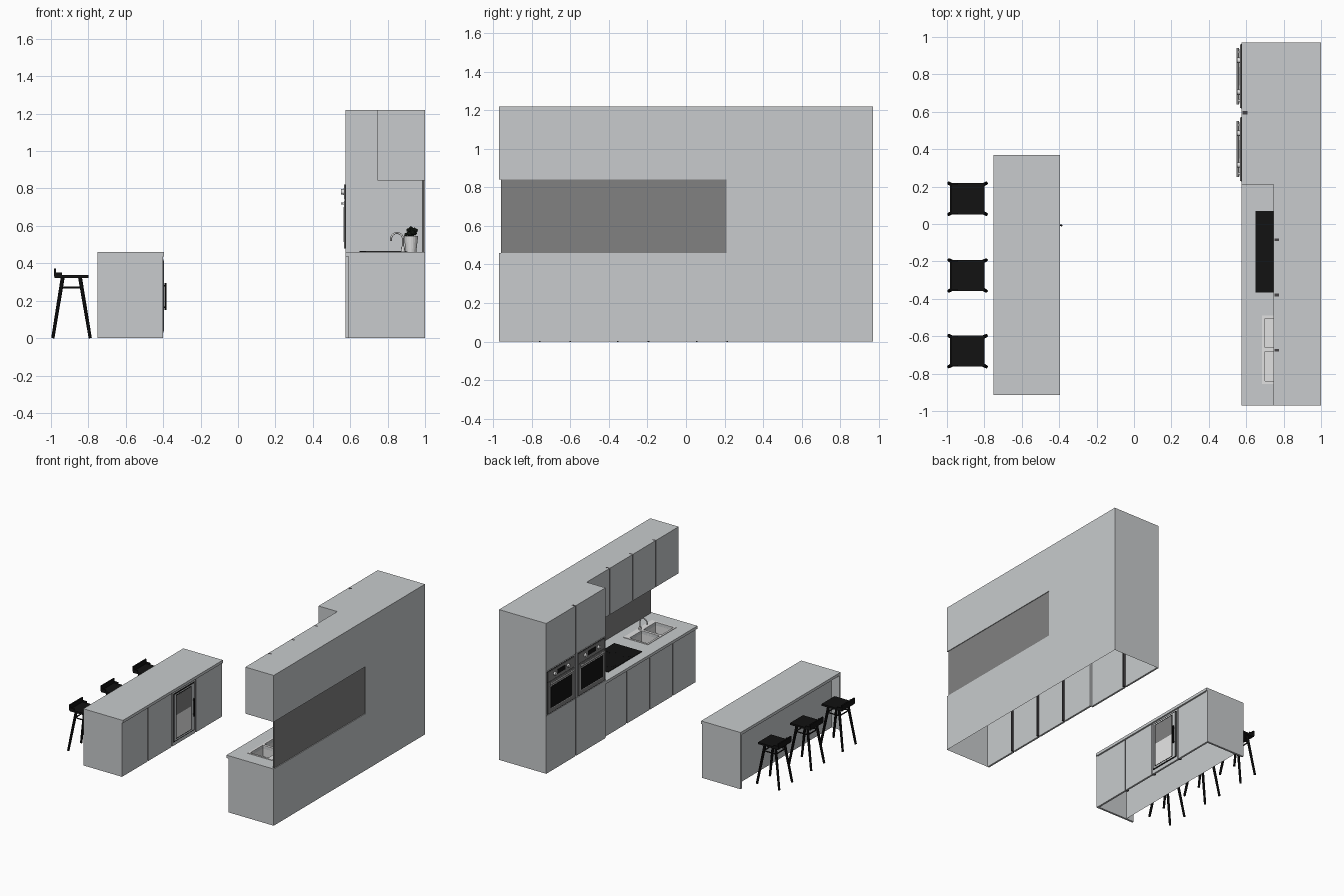
import bpy, bmesh, math, random
from mathutils import Vector

random.seed(4)
if "Cube" in bpy.data.objects:
    bpy.data.objects.remove(bpy.data.objects["Cube"])


def material(name, r, g, b):
    m = bpy.data.materials.new(name)
    m.use_nodes = True
    m.diffuse_color = (r, g, b, 1)
    m.node_tree.nodes["Principled BSDF"].inputs["Base Color"].default_value = (r, g, b, 1)
    return m


BODY = material("pale grey", .58, .6, .61)
SPLASH = material("mid grey", .22, .22, .22)
DARK = material("dark grey", .06, .055, .06)
BLACK = material("black", .006, .006, .006)
STEEL = material("light steel", .75, .75, .75)
WHITE = material("white", .9, .9, .9)
LEAF = material("dark leaf", .012, .018, .012)


def finish(name, bm, mat, smooth=False):
    me = bpy.data.meshes.new(name)
    bm.to_mesh(me)
    bm.free()
    ob = bpy.data.objects.new(name, me)
    bpy.context.collection.objects.link(ob)
    me.materials.append(mat)
    for p in me.polygons:
        p.use_smooth = smooth
    return ob


def box(name, x, y, z, mat, omit=()):
    """Box from three ranges; omit lists sides left open, such as '-z'."""
    bm = bmesh.new()
    bmesh.ops.create_cube(bm, size=1)
    gone = []
    for f in bm.faces:
        for i, axis in enumerate("xyz"):
            if abs(f.normal[i]) > .5 and ("+" if f.normal[i] > 0 else "-") + axis in omit:
                gone.append(f)
    bmesh.ops.delete(bm, geom=gone, context='FACES')
    for v in bm.verts:
        v.co = [r[0] if c < 0 else r[1] for c, r in zip(v.co, (x, y, z))]
    return finish(name, bm, mat)


def rod(name, a, b, r1, r2, mat, sides=8):
    a, b = Vector(a), Vector(b)
    bm = bmesh.new()
    bmesh.ops.create_cone(bm, cap_ends=True, segments=sides, radius1=r1, radius2=r2, depth=(b - a).length)
    turn = (b - a).to_track_quat('Z', 'Y')
    for v in bm.verts:
        v.co = turn @ v.co + (a + b) / 2
    return finish(name, bm, mat)


def cut(ob, cutters):
    for c in cutters:
        m = ob.modifiers.new("cut", 'BOOLEAN')
        m.operation, m.object, m.solver = 'DIFFERENCE', c, 'EXACT'


def doors(name, front, side, edges, z, gap=.012):
    """Row of doors split at the edges, with a dark grip channel behind each gap.
    side is the direction in x towards the cabinet's inside."""
    for i, (a, b) in enumerate(zip(edges, edges[1:])):
        lo = a + (gap / 2 if i else 0)
        hi = b - (gap / 2 if i < len(edges) - 2 else 0)
        box(f"{name}_{i + 1}", sorted((front, front + side * .015)), (lo, hi), z, BODY)
    for i, e in enumerate(edges[1:-1]):
        box(f"{name}_channel_{i + 1}", sorted((front + side * .005, front + side * .03)),
            (e - gap * .6, e + gap * .6), (z[0] + .002, z[1] + .0005), DARK)


# Wall run: base cabinets, tall cabinets and wall cabinets
Y0, YT, Y1 = -.97, .21, .97
SPLITS = [Y0, -.675, -.38, -.085, YT]
TALL = .576
box("base_carcass", (.592, 1), (Y0, YT), (0, .437), BODY, ("-z", "+z", "-x", "+y"))
doors("base_door", .592, 1, SPLITS, (0, .435))
box("tall_lower_carcass", (TALL, 1), (YT, Y1), (0, .46), BODY, ("-z", "+z", "-x", "-y"))
box("tall_upper_carcass", (TALL, 1), (YT, Y1), (.46, 1.22), BODY, ("-z", "-x"))
box("tall_end_strip", (TALL, .61), (YT, YT + .006), (0, .46), BODY)
box("wall_carcass", (.745, 1), (Y0, YT), (.842, 1.22), BODY, ("-x", "+y"))
doors("wall_door", .745, 1, SPLITS, (.842, 1.22))
box("splashback", (.985, .994), (Y0 + .01, YT), (.46, .842), SPLASH)

# Tall doors with a built-in oven band
TSPLIT = [YT, .595, Y1]
doors("tall_lower_door", TALL, 1, TSPLIT, (0, .468), .014)
doors("oven_housing", TALL, 1, TSPLIT, (.472, .826), .014)
doors("tall_upper_door", TALL, 1, TSPLIT, (.83, 1.22), .014)
for z in (.47, .828):
    box("door_seam", (TALL + .004, TALL + .012), (YT + .005, Y1 - .005), (z - .004, z + .004), DARK)

# Ovens
for i, c in enumerate((.4, .79)):
    n = f"oven_{i + 1}_"
    box(n + "door", (.567, TALL), (c - .17, c + .17), (.48, .735), SPLASH)
    box(n + "control_panel", (.567, TALL), (c - .17, c + .17), (.741, .82), SPLASH)
    box(n + "shadow_gap", (.572, TALL), (c - .172, c + .172), (.478, .822), BLACK)
    box(n + "window_border", (.565, .568), (c - .145, c + .145), (.515, .7), STEEL)
    box(n + "glass", (.563, .567), (c - .14, c + .14), (.52, .695), BLACK)
    box(n + "display", (.564, .568), (c - .05, c + .05), (.765, .8), BLACK)
    for s in (-1, 1):
        rod(n + "knob", (.552, c + s * .085, .782), (.57, c + s * .085, .782), .014, .014, STEEL, 16)
        box(n + "handle_post", (.555, .57), (c + s * .13 - .005, c + s * .13 + .005), (.715, .725), STEEL)
    rod(n + "handle", (.555, c - .15, .72), (.555, c + .15, .72), .006, .006, STEEL)

# Worktop with two sink basins cut through it
worktop = box("worktop", (TALL, 1), (Y0, YT), (.437, .46), BODY)
rim = box("sink_rim", (.685, .905), (-.855, -.49), (.455, .464), STEEL)
cutters = []
for i, y in enumerate(((-.84, -.682), (-.66, -.505))):
    c = box(f"basin_cutter_{i + 1}", (.7, .86), y, (.4, .5), BODY)
    c.hide_render = True
    c.hide_set(True)
    cutters.append(c)
    b = box(f"sink_basin_{i + 1}", (.7, .86), y, (.375, .462), STEEL, ("+z",))
    b.data.flip_normals()
    m = (y[0] + y[1]) / 2
    rod(f"sink_drain_{i + 1}", (.78, m, .375), (.78, m, .378), .014, .014, DARK, 16)
cut(worktop, cutters)
cut(rim, cutters)

# Tap: a swept arch on a round foot
curve = bpy.data.curves.new("tap_spout", 'CURVE')
curve.dimensions = '3D'
curve.bevel_depth, curve.bevel_resolution = .005, 3
curve.use_fill_caps = True
path = [(.882, .46), (.882, .53)]
path += [(.85 + .032 * math.cos(a), .53 + .032 * math.sin(a))
         for a in (math.pi * k / 10 for k in range(1, 11))]
path.append((.818, .52))
sp = curve.splines.new('POLY')
sp.points.add(len(path) - 1)
for p, (x, z) in zip(sp.points, path):
    p.co = (x, -.67, z, 1)
tap = bpy.data.objects.new("tap_spout", curve)
bpy.context.collection.objects.link(tap)
curve.materials.append(STEEL)
rod("tap_foot", (.882, -.67, .46), (.882, -.67, .49), .011, .009, STEEL, 16)

# Hob
box("hob", (.65, .9), (-.365, .07), (.46, .465), BLACK)
for i in range(4):
    rod(f"hob_ring_{i + 1}", (.715 + .12 * (i % 2), -.25 + .21 * (i // 2), .464),
        (.715 + .12 * (i % 2), -.25 + .21 * (i // 2), .466), .045, .045, BLACK, 24)

# Potted plant beside the tall cabinet
rod("plant_pot", (.925, .13, .46), (.925, .13, .545), .028, .038, STEEL, 20)
bm = bmesh.new()
for _ in range(26):
    a, r = random.uniform(0, math.tau), random.uniform(0, .034)
    made = bmesh.ops.create_icosphere(bm, subdivisions=1, radius=.011)
    bmesh.ops.translate(bm, verts=made["verts"], vec=(
        .927 + r * math.cos(a), .13 + r * math.sin(a), random.uniform(.55, .592 - r * .4)))
finish("plant_leaves", bm, LEAF)

# Island with end panels, recessed back and doors
I0, I1 = -.913, .37
ISPLIT = [I0 + .016, -.58, -.27, .03, I1 - .016]
box("island_top", (-.75, -.395), (I0, I1), (.437, .46), BODY)
box("island_carcass", (-.68, -.402), (I0 + .016, I1 - .016), (0, .437), BODY, ("-z", "+x", "+z"))
for n, y in (("right", I0), ("left", I1 - .016)):
    box("island_end_" + n, (-.75, -.402), (y, y + .016), (0, .437), BODY)
doors("island_door", -.402, -1, ISPLIT, (0, .432))

# Glazed cooler set in the island
box("cooler_frame", (-.402, -.398), (-.255, .012), (.03, .42), BLACK)
box("cooler_door", (-.399, -.3965), (-.247, .004), (.037, .413), BODY)
box("cooler_glass_border", (-.398, -.396), (-.232, -.028), (.048, .405), BLACK)
box("cooler_glass_lower", (-.397, -.3955), (-.225, -.035), (.054, .24), WHITE)
box("cooler_glass_upper", (-.397, -.3955), (-.225, -.035), (.24, .398), SPLASH)
rod("cooler_handle", (-.388, -.008, .15), (-.388, -.008, .295), .005, .005, BLACK)
for z in (.165, .28):
    rod("cooler_handle_post", (-.4, -.008, z), (-.388, -.008, z), .004, .004, BLACK)

# Bar stools
for i, c in enumerate((.135, -.275, -.68)):
    n = f"stool_{i + 1}_"
    box(n + "seat", (-.98, -.8), (c - .083, c + .083), (.322, .337), BLACK)
    box(n + "back_lip", (-.985, -.974), (c - .083, c + .083), (.33, .372), BLACK)
    for s in (-1, 1):
        box(n + "side_lip", (-.98, -.94), sorted((c + s * .083, c + s * .075)), (.335, .35), BLACK)
        for foot, top in ((-.99, -.937), (-.79, -.845)):
            rod(n + "leg", (foot, c + s * .083, 0), (top, c + s * .055, .326), .009, .011, BLACK)
        rod(n + "side_rail", (-.945, c + s * .06, .27), (-.835, c + s * .06, .27), .005, .005, BLACK)
    for x in (-.945, -.835):
        rod(n + "cross_rail", (x, c - .06, .27), (x, c + .06, .27), .005, .005, BLACK)
